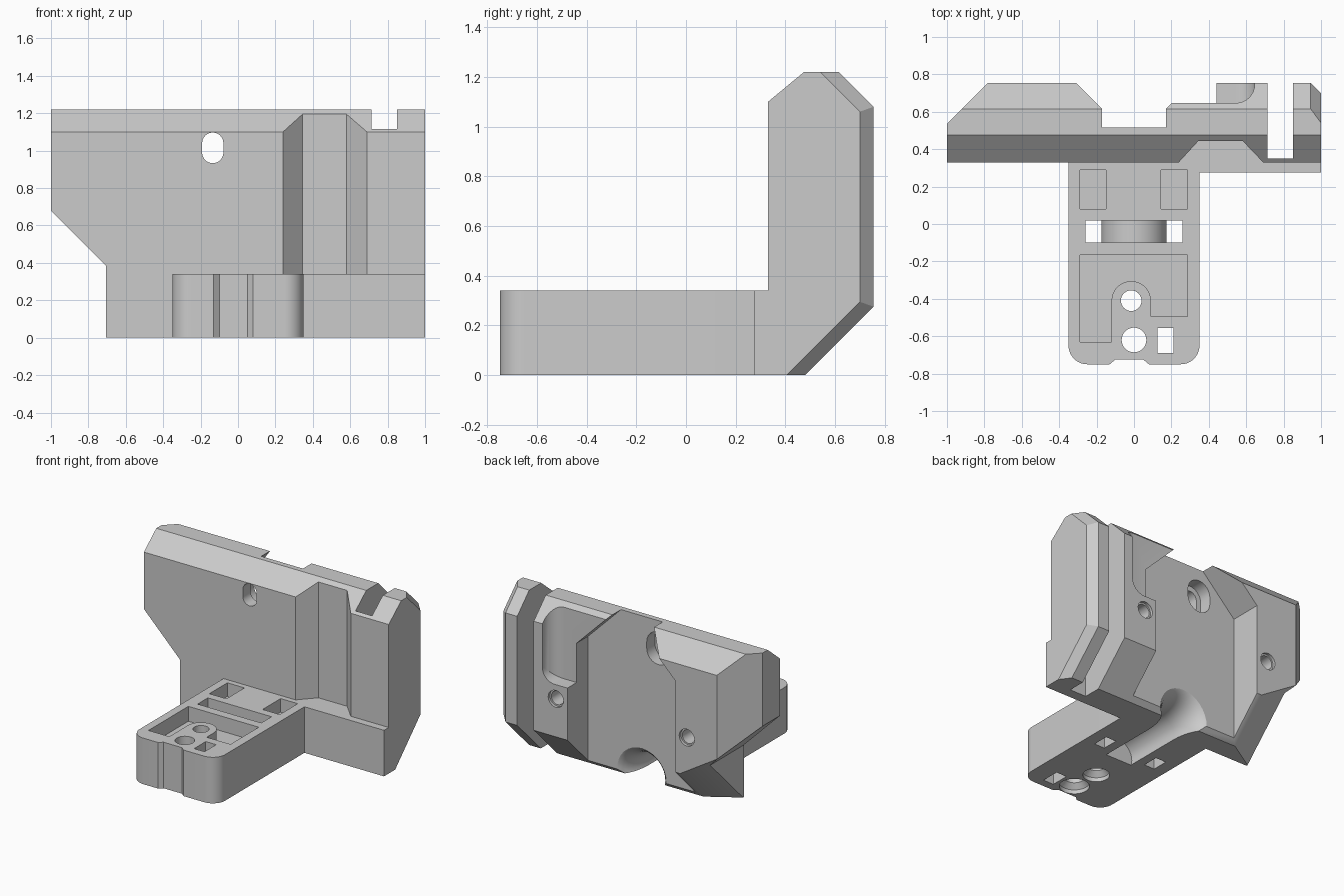
import bpy, bmesh
from math import cos, sin, pi
from mathutils import Vector

cube = bpy.data.objects.get("Cube")
if cube:
    bpy.data.objects.remove(cube, do_unlink=True)

grey = bpy.data.materials.new("plain grey")
grey.use_nodes = True
grey.diffuse_color = (0.6, 0.6, 0.6, 1)
grey.node_tree.nodes["Principled BSDF"].inputs["Base Color"].default_value = (0.6, 0.6, 0.6, 1)


def finish(name, bm):
    bmesh.ops.recalc_face_normals(bm, faces=bm.faces[:])
    mesh = bpy.data.meshes.new(name)
    bm.to_mesh(mesh)
    bm.free()
    mesh.materials.append(grey)
    ob = bpy.data.objects.new(name, mesh)
    bpy.context.collection.objects.link(ob)
    return ob


def place(axis, p, a):
    return {"x": (a, *p), "y": (p[0], a, p[1]), "z": (*p, a)}[axis]


def loft(name, axis, rings):
    """Closed solid through (position, outline) rings along an axis."""
    bm = bmesh.new()
    loops = [[bm.verts.new(place(axis, p, a)) for p in pts] for a, pts in rings]
    n = len(loops[0])
    for lo, hi in zip(loops, loops[1:]):
        for i in range(n):
            bm.faces.new((lo[i], lo[(i + 1) % n], hi[(i + 1) % n], hi[i]))
    bm.faces.new(loops[0])
    bm.faces.new(loops[-1])
    return finish(name, bm)


def prism(name, axis, pts, a, b):
    return loft(name, axis, [(a, pts), (b, pts)])


def rect(x0, x1, y0, y1):
    return [(x0, y0), (x1, y0), (x1, y1), (x0, y1)]


def arc(cx, cy, r, start, end, n=12):
    return [(cx + r * cos(start + (end - start) * i / n),
             cy + r * sin(start + (end - start) * i / n)) for i in range(n + 1)]


def circle(cx, cy, r, n=32):
    return arc(cx, cy, r, 0, 2 * pi, n)[:-1]


def combine(target, other, operation):
    mod = target.modifiers.new("join", "BOOLEAN")
    mod.operation, mod.solver, mod.object = operation, "EXACT", other
    bpy.context.view_layer.objects.active = target
    bpy.ops.object.modifier_apply(modifier=mod.name)
    bpy.data.objects.remove(other, do_unlink=True)


# Upright wall with its bevelled side profile
body = prism("bracket_body", "x", [
    (0.33, 0), (0.48, 0), (0.755, 0.275), (0.755, 1.08),
    (0.615, 1.22), (0.475, 1.22), (0.33, 1.10)], -1, 1)

# Angled trims on the ends of the wall
bm = bmesh.new()
bm.from_mesh(body.data)
trims = [((0.945, 0.755, 0), (1, 1, 0)), ((0.945, 0.48, 0), (1.36, 1, -1)),
         ((0.945, 0.615, 1.22), (1.36, 1, 1)), ((-0.78, 0.755, 0), (-1, 1, 0)),
         ((-0.48, 0.48, 0), (-0.62, 1, -1))]
for co, normal in trims:
    res = bmesh.ops.bisect_plane(bm, geom=bm.verts[:] + bm.edges[:] + bm.faces[:],
                                 plane_co=co, plane_no=Vector(normal).normalized(),
                                 clear_outer=True)
    edges = [e for e in res["geom_cut"] if isinstance(e, bmesh.types.BMEdge)]
    bmesh.ops.holes_fill(bm, edges=[e for e in edges if e.is_boundary], sides=0)
bmesh.ops.recalc_face_normals(bm, faces=bm.faces[:])
bm.to_mesh(body.data)
bm.free()

cuts = []
# Lower corner, front recess and rear slot
cuts.append(prism("corner_cut", "y", [
    (-1.2, -0.1), (-0.705, -0.1), (-0.705, 0.385), (-1.2, 0.88)], 0, 1))
cuts.append(prism("front_recess", "z", [
    (0.13, 0.21), (0.345, 0.445), (0.58, 0.445), (0.805, 0.21)], 0.34, 1.5))
for c in cuts:
    combine(body, c, "DIFFERENCE")

# Foot ledge and arm
combine(body, prism("foot_ledge", "z", rect(0.2, 1, 0.275, 0.4), 0, 0.34), "UNION")
arm_outline = [(-0.35, 0.42)] + arc(-0.25, -0.65, 0.1, pi, 1.5 * pi) + [
    (-0.13, -0.75), (-0.10, -0.725), (0.05, -0.725), (0.08, -0.75)
] + arc(0.25, -0.65, 0.1, 1.5 * pi, 2 * pi) + [(0.35, 0.42)]
combine(body, prism("arm", "z", arm_outline, 0, 0.34), "UNION")

cuts = [prism("rear_slot", "z", rect(0.715, 0.85, 0.35, 1), -0.1, 1.5)]
# Middle recess in the back, narrowing toward the top
cuts.append(prism("back_recess", "y", [
    (-0.44, -0.1), (0.44, -0.1), (0.44, 0.95), (0.168, 1.222), (0.168, 1.4),
    (-0.168, 1.4), (-0.168, 1.222), (-0.44, 0.95)], 0.515, 1))

# Grooves and screw holes either side of the recess
for side in (-1, 1):
    bm = bmesh.new()
    bmesh.ops.create_cube(bm, size=1)
    for v in bm.verts:
        v.co = (0.645 if v.co.x > 0 else 0.1, 0.9 if v.co.y > 0 else 0.647,
                1.5 if v.co.z > 0 else 0.66)
    rounded = [e for e in bm.edges if all(v.co.x > 0.6 for v in e.verts)
               and (all(v.co.z < 1 for v in e.verts) or all(v.co.y < 0.7 for v in e.verts))]
    bmesh.ops.bevel(bm, geom=rounded, offset=0.1, segments=8, profile=0.5, affect="EDGES")
    for v in bm.verts:
        v.co.x *= side
    cuts.append(finish("groove", bm))
    cuts.append(prism("screw_hole", "y", circle(side * 0.535, 0.555, 0.05), 0.5, 0.9))
    cuts.append(prism("screw_rim", "y", circle(side * 0.535, 0.555, 0.062), 0.735, 0.9))


# Oblong hole through the wall with a wider pocket behind
def oblong(r):
    return arc(-0.135, 1.04, r, 0, pi) + arc(-0.135, 0.99, r, pi, 2 * pi)


cuts.append(prism("oblong_hole", "y", oblong(0.057), 0.2, 0.9))
cuts.append(prism("oblong_pocket", "y", oblong(0.095), 0.42, 0.9))

# Cable channel under the arm, flaring at the back
rings = [(-0.16, 0.115), (0.28, 0.115)]
rings += [(0.28 + 0.25 * sin(t * pi / 16), 0.115 + 0.13 * (1 - cos(t * pi / 16)))
          for t in range(1, 8)] + [(0.6, 0.23)]
cuts.append(loft("cable_channel", "y", [(y, circle(0, 0.04, r)) for y, r in rings]))

# Tie slot arching over the channel
cuts.append(prism("tie_slot", "y", [(-0.26, -0.1), (-0.175, -0.1)]
                  + arc(0, 0.05, 0.175, pi, 0, 20)
                  + [(0.175, -0.1), (0.26, -0.1), (0.26, 0.5), (-0.26, 0.5)], -0.1, 0.02))

# Pockets in the top of the arm
for x0, x1 in ((-0.29, -0.15), (0.145, 0.285)):
    cuts.append(prism("small_pocket", "z", rect(x0, x1, 0.08, 0.29), 0.24, 0.5))
cuts.append(prism("large_pocket", "z", [
    (-0.29, -0.165), (-0.29, -0.63), (-0.12, -0.63)]
    + arc(-0.015, -0.41, 0.105, pi, 0, 16)
    + [(0.09, -0.495), (0.285, -0.495), (0.285, -0.165)], 0.23, 0.5))

# Through holes with countersinks below, and the square opening
for x, y, r in ((-0.015, -0.41, 0.055), (0, -0.62, 0.066)):
    cuts.append(loft("arm_hole", "z", [
        (z, circle(x, y, k)) for z, k in
        ((-0.1, r + 0.035), (0.03, r + 0.035), (0.065, r), (0.5, r))]))
cuts.append(prism("square_hole", "z", rect(0.125, 0.21, -0.69, -0.555), -0.1, 0.5))

for c in cuts:
    combine(body, c, "DIFFERENCE")

bpy.ops.object.select_all(action="DESELECT")
body.select_set(True)
bpy.context.view_layer.objects.active = body
bpy.ops.object.shade_smooth_by_angle(angle=pi / 7)
